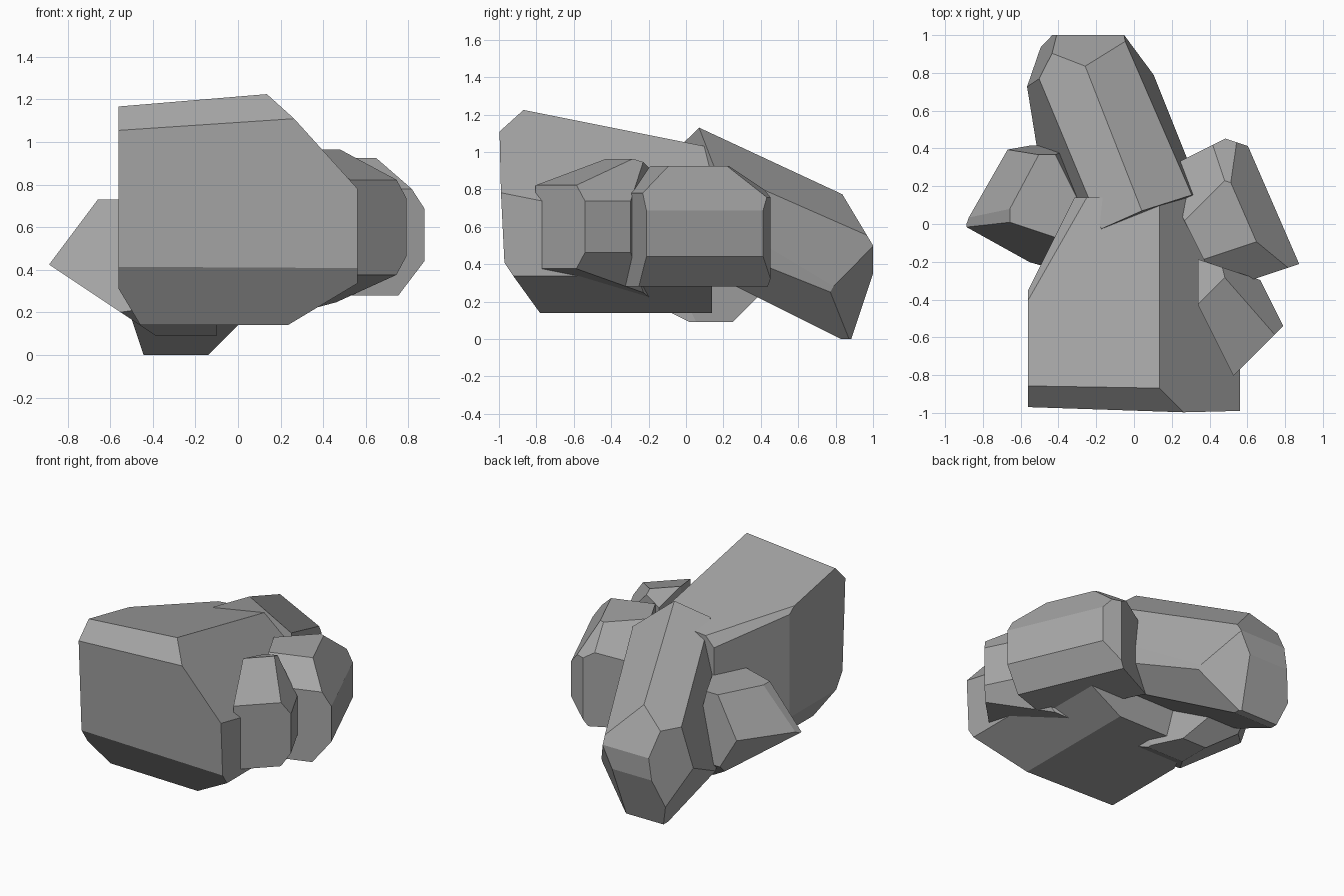
import bpy
import bmesh
from mathutils import Vector

# Remove the default cube only
default_cube = bpy.data.objects.get("Cube")
if default_cube:
    bpy.data.objects.remove(default_cube, do_unlink=True)

# Directions as seen from the model itself
LEFT, BACK, UP = Vector((1, 0, 0)), Vector((0, 1, 0)), Vector((0, 0, 1))
RIGHT, FRONT, DOWN = -LEFT, -BACK, -UP

# One plain stone colour
stone = bpy.data.materials.new("grey_stone")
stone.use_nodes = True
grey = (.38, .38, .38, 1)
stone.diffuse_color = grey
stone.node_tree.nodes["Principled BSDF"].inputs["Base Color"].default_value = grey


def slice_off(bm, toward, reach):
    """Cut away everything lying beyond the given reach in one direction."""
    bmesh.ops.bisect_plane(
        bm, geom=bm.verts[:] + bm.edges[:] + bm.faces[:],
        plane_co=toward * (reach / toward.length_squared),
        plane_no=toward.normalized(), clear_outer=True)
    rim = [edge for edge in bm.edges if edge.is_boundary]
    if rim:
        bmesh.ops.holes_fill(bm, edges=rim, sides=0)


def carve_boulder(name, *facets):
    """Carve a flat-faced convex boulder out of an oversized block."""
    bm = bmesh.new()
    bmesh.ops.create_cube(bm, size=4)
    for toward, reach in facets:
        slice_off(bm, toward, reach)
    bmesh.ops.recalc_face_normals(bm, faces=bm.faces)
    mesh = bpy.data.meshes.new(name)
    bm.to_mesh(mesh)
    bm.free()
    mesh.materials.append(stone)
    boulder = bpy.data.objects.new(name, mesh)
    bpy.context.collection.objects.link(boulder)


# Large block: sloping top, chamfered foot, diagonal back corner
corner = RIGHT * 2 + BACK
carve_boulder(
    "main_boulder",
    (LEFT, .56), (RIGHT, .56), (BACK, .14), (DOWN, -.14),
    (FRONT * 20 + DOWN + RIGHT * .6, 18.67),
    (UP * 5 + BACK + RIGHT * .4, 5.2),
    (UP * 5 + BACK + LEFT * 5.5, 6),
    (UP + FRONT + RIGHT * .1, 2.08),
    (FRONT * 3 + DOWN * 2 + RIGHT * .1, 2.04),
    (LEFT * 3 + DOWN * 5, 0),
    (RIGHT * 5 + DOWN * 3, 1.87),
    (corner, .77),
    (RIGHT * 1.4 + BACK + UP * 1.3, 1.78),
)

# Small stone on the front of the left flank
outward = LEFT + FRONT
flank = LEFT * 2 + BACK
carve_boulder(
    "front_left_boulder",
    (outward, 1.33), (flank, 1.04), (RIGHT, -.34),
    (RIGHT * 2 + FRONT, -.25), (BACK * 3 + LEFT, -.22),
    (UP * 4 + outward, 4.62), (DOWN * 5 + outward, -.55),
    (flank + UP * 1.6, 2.22), (flank + DOWN * 1.6, .3),
    (UP * 4 + BACK + RIGHT, 3.09),
)

# Chunky stone on the back of the left flank
flank = LEFT * 2.3 + BACK
nose = FRONT * 3 + LEFT
tail = BACK * 3 + LEFT
carve_boulder(
    "back_left_boulder",
    (UP, .925), (DOWN, -.28),
    (flank, 1.8), (flank + UP * 1.7, 2.97), (flank + DOWN * 2, .92),
    (nose, 1.51), (nose + UP * 4, 4.63),
    (tail, 1.84), (tail + UP * 4, 4.87),
    (BACK * 2 + RIGHT, .42), (BACK + RIGHT + UP * 2, 1.6),
    (RIGHT * 2 + FRONT, -.55),
)

# Long ridged stone resting against the back
carve_boulder(
    "long_back_boulder",
    (BACK, 1), (DOWN, 0),
    # ridge and upper sides
    (UP * 5 + LEFT * 3 + BACK * 3.5, 6.02),
    (UP * 4 + RIGHT * 2.2 + BACK, 4.5),
    (LEFT * 1.9 + BACK + UP * .4, 1.1),
    (RIGHT * 3.8 + FRONT * 1.1 + UP, 1.72),
    # blunt lower end
    (BACK + UP * .6, 1.3),
    (RIGHT * 2 + BACK + UP * .3, 1.97),
    (LEFT * .8 + BACK + DOWN * .4, .76),
    (BACK * 3 + DOWN, 2.65),
    # underside and buried head
    (DOWN * 2 + FRONT, -.83),
    (LEFT + DOWN, -.14),
    (RIGHT * 3 + DOWN, 1.33),
    (LEFT * 2.5 + BACK, 1.05),
    (LEFT * .4 + FRONT + UP * .1, .06),
)

# Tilted pointed stone on the right flank
carve_boulder(
    "right_boulder",
    (UP, .73), (DOWN, -.09), (LEFT, -.1),
    (BACK + UP * .1, .44),
    (FRONT * 3 + RIGHT + UP, 1.36),
    (RIGHT * 4 + UP * 3, 4.82),
    (RIGHT * 2 + DOWN * 3, .5),
    (RIGHT * 2 + BACK * 1.2 + DOWN, 1.35),
    (RIGHT * 1.5 + BACK * .8 + UP, 1.78),
    (LEFT * 2 + BACK + UP * .5, -.1),
    (FRONT + DOWN * 2, -.2),
    (BACK + DOWN, .16),
)
